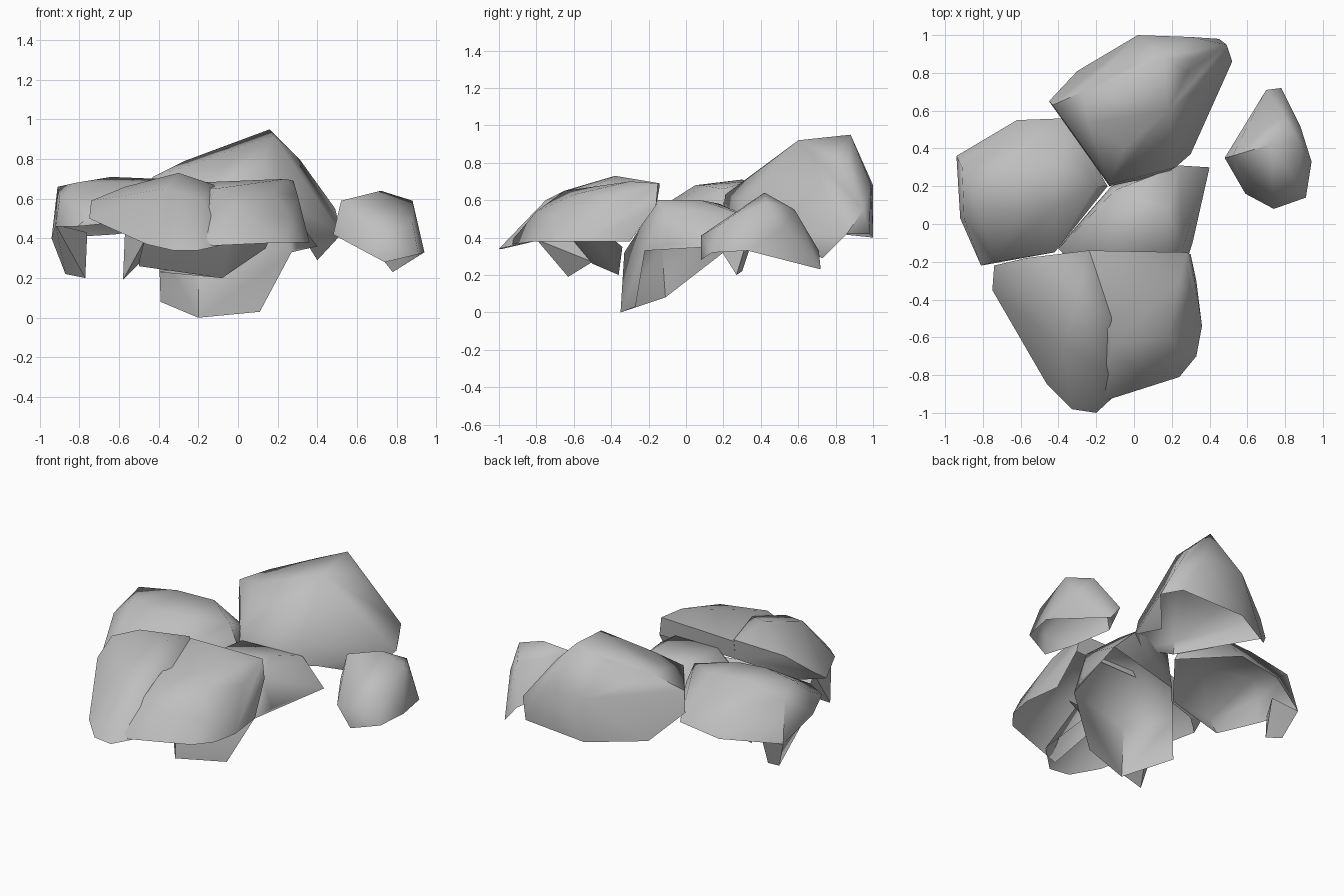
import bpy
import bmesh
from math import radians
from mathutils import Vector

cube = bpy.data.objects.get("Cube")
if cube:
    bpy.data.objects.remove(cube, do_unlink=True)

# One plain stone colour
stone = bpy.data.materials.new("stone_grey")
stone.use_nodes = True
stone.diffuse_color = (0.52, 0.52, 0.52, 1)
stone.node_tree.nodes["Principled BSDF"].inputs["Base Color"].default_value = stone.diffuse_color


def boulder(name, rim, crown, buried=False):
    """Hollow boulder shell: hull of rim and crown points (in hundredths), open underneath.
    A buried shell hangs below another one, so its top is open too."""
    bm = bmesh.new()
    rim_verts = {bm.verts.new(Vector(point) / 100) for point in rim}
    for point in crown:
        bm.verts.new(Vector(point) / 100)
    bmesh.ops.convex_hull(bm, input=list(bm.verts))
    bmesh.ops.recalc_face_normals(bm, faces=list(bm.faces))

    # Open the underside: downward faces spanned only by the rim
    bm.normal_update()
    hidden = [face for face in bm.faces
              if (face.normal.z < -0.4 and all(vert in rim_verts for vert in face.verts))
              or (buried and face.normal.z > 0.4)]
    bmesh.ops.delete(bm, geom=hidden, context='FACES')
    loose = [vert for vert in bm.verts if not vert.link_faces]
    bmesh.ops.delete(bm, geom=loose, context='VERTS')

    mesh = bpy.data.meshes.new(name)
    bm.to_mesh(mesh)
    bm.free()
    mesh.materials.append(stone)
    shell = bpy.data.objects.new(name, mesh)
    bpy.context.collection.objects.link(shell)

    # Soft shading across the gentle facets
    bpy.ops.object.select_all(action='DESELECT')
    shell.select_set(True)
    bpy.context.view_layer.objects.active = shell
    bpy.ops.object.shade_smooth_by_angle(angle=radians(55))


# Tallest boulder, at the back
boulder("back_boulder",
        rim=[(-45, 65, 58), (-30, 81, 42), (-16, 85, 36), (2, 100, 40), (45, 98, 42), (52, 86, 42),
             (40, 73, 29), (30, 37, 45), (15, 26, 45), (-13, 20, 55), (-30, 47, 55)],
        crown=[(16, 88, 95), (18, 60, 92), (-2, 83, 88), (-27, 70, 79), (28, 80, 83), (31, 87, 80),
               (2, 100, 68), (30, 99, 68), (49, 95, 55), (-43, 63, 71), (-13, 21, 63), (22, 30, 60),
               (-5, 40, 77), (12, 43, 79), (-24, 53, 77)])

# Small detached boulder on the left
boulder("small_left_boulder",
        rim=[(48, 35, 42), (70, 71, 33), (78, 72, 23), (94, 33, 33), (91, 14, 32), (74, 8, 28), (59, 16, 36)],
        crown=[(72, 42, 64), (88, 43, 59), (52, 36, 59), (74, 8, 41), (88, 20, 48), (79, 58, 55), (88, 52, 45)])

# Broad boulder on the right, sloping down to the back
boulder("right_boulder",
        rim=[(-94, 36, 40), (-92, 3, 46), (-81, -22, 46), (-42, -15, 50), (-30, 5, 50),
             (-14, 20, 52), (-35, 56, 46), (-62, 55, 42)],
        crown=[(-91, 30, 66), (-82, 10, 68), (-60, 5, 68), (-43, 8, 68), (-40, 33, 70),
               (-64, 30, 71), (-20, 20, 66), (-90, 3, 60), (-74, -20, 52)])

# Foot at the outer back corner of the right boulder
boulder("right_boulder_foot", buried=True,
        rim=[(-87, 30, 22), (-77, 27, 20)],
        crown=[(-94, 36, 40), (-92, 10, 47), (-76, 34, 43)])

# Low boulder in the middle, reaching the ground
boulder("centre_boulder",
        rim=[(40, 30, 36), (-12, 20, 32), (-39, -11, 8), (-20, -35, 0), (11, -27, 3), (27, -22, 33), (31, -10, 36)],
        crown=[(24, 31, 52), (18, 8, 60), (-10, 18, 58), (26, -12, 55), (-40, -13, 36),
               (-20, -33, 32), (-12, -15, 60), (18, -15, 60)])

# Pair of merged boulders at the front
boulder("front_right_boulder",
        rim=[(-75, -35, 50), (-56, -58, 42), (-46, -85, 37), (-33, -98, 34), (-20, -100, 34),
             (-6, -87, 37), (-8, -40, 45), (-24, -16, 56), (-62, -23, 50)],
        crown=[(-74, -22, 59), (-57, -18, 66), (-30, -38, 73), (-24, -14, 69), (-12, -50, 67),
               (-37, -65, 65), (-18, -75, 60)])
boulder("front_left_boulder",
        rim=[(-20, -95, 36), (-6, -87, 37), (24, -81, 38), (33, -70, 38), (36, -54, 38),
             (33, -30, 38), (30, -16, 57), (-24, -16, 56)],
        crown=[(-24, -14, 68), (28, -15, 69), (24, -30, 70), (30, -38, 62), (18, -60, 63),
               (-12, -65, 65), (2, -80, 54), (27, -70, 50)])

# Ragged lower edges hanging below the front pair
boulder("front_under_spike", buried=True,
        rim=[(-58, -63, 19), (-50, -50, 27)],
        crown=[(-51, -70, 40), (-47, -80, 39), (-57, -48, 43)])
boulder("front_under_slab", buried=True,
        rim=[(-50, -50, 26), (-40, -42, 23), (-26, -40, 23), (-8, -36, 20), (14, -34, 35)],
        crown=[(-50, -60, 38), (-5, -48, 38), (16, -40, 40)])
